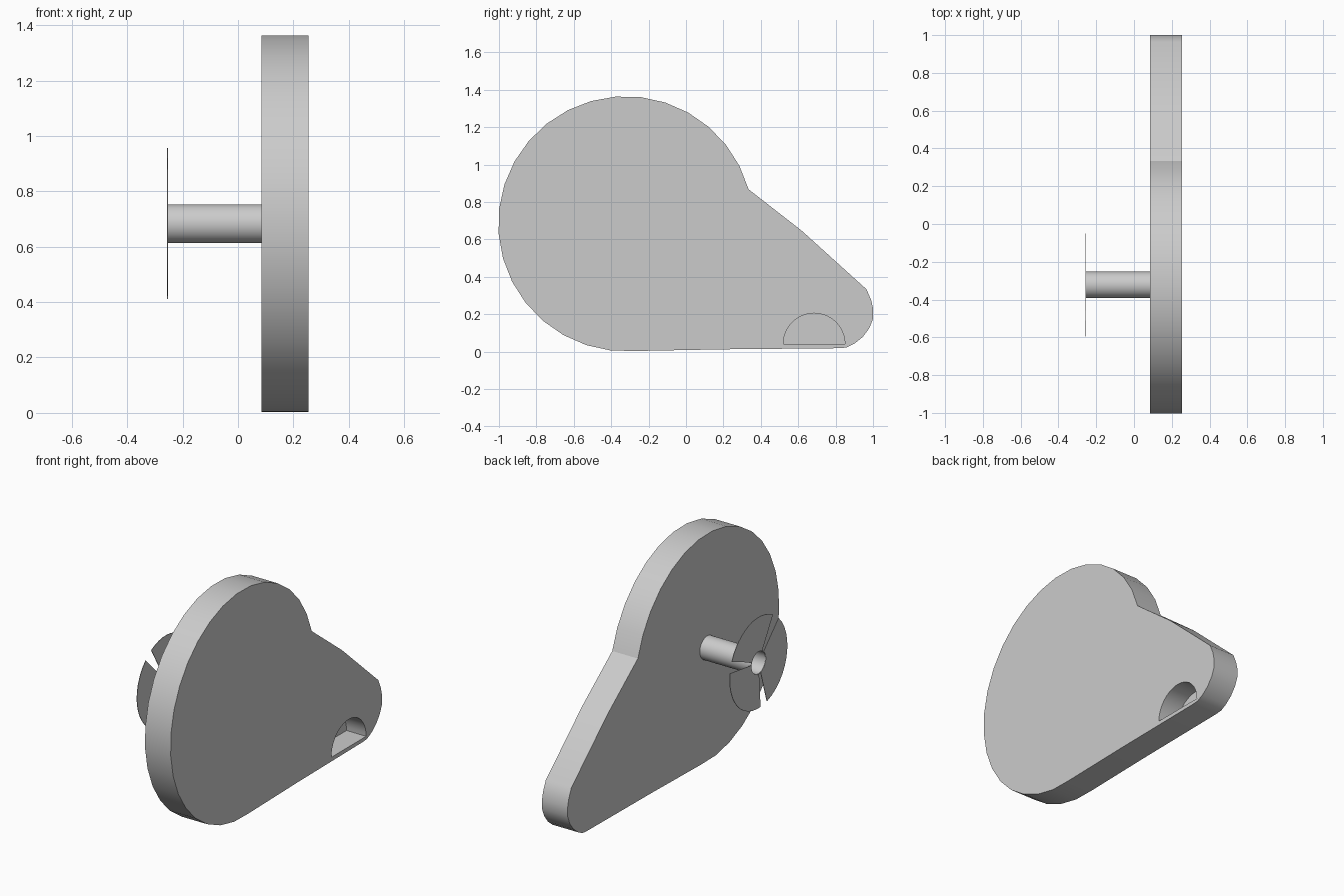
import bpy, bmesh
from math import sin, cos, radians

default = bpy.data.objects.get("Cube")
if default:
    bpy.data.objects.remove(default, do_unlink=True)

grey = bpy.data.materials.new("plain grey")
grey.use_nodes = True
colour = (0.6, 0.6, 0.6, 1)
grey.diffuse_color = colour
grey.node_tree.nodes["Principled BSDF"].inputs["Base Color"].default_value = colour

HUB_Y, HUB_Z = -0.322, 0.683
INNER, OUTER, TIP = 0.085, 0.255, -0.255


def arc(cy, cz, r, start, end, steps):
    """Points of an arc in the side plane, angles in degrees."""
    angles = [radians(start + (end - start) * i / steps) for i in range(steps + 1)]
    return [(cy + r * cos(a), cz + r * sin(a)) for a in angles]


def slab(name, outline, x0, x1):
    """Extrude a side outline from x0 to x1."""
    bm = bmesh.new()
    face = bm.faces.new([bm.verts.new((x0, y, z)) for y, z in outline])
    grown = bmesh.ops.extrude_face_region(bm, geom=[face])["geom"]
    verts = [v for v in grown if isinstance(v, bmesh.types.BMVert)]
    bmesh.ops.translate(bm, verts=verts, vec=(x1 - x0, 0, 0))
    bmesh.ops.recalc_face_normals(bm, faces=bm.faces)
    return finish(name, bm)


def finish(name, bm):
    mesh = bpy.data.meshes.new(name)
    bm.to_mesh(mesh)
    bm.free()
    mesh.materials.append(grey)
    obj = bpy.data.objects.new(name, mesh)
    bpy.context.collection.objects.link(obj)
    return obj


def smooth(obj):
    bpy.ops.object.select_all(action="DESELECT")
    obj.select_set(True)
    bpy.context.view_layer.objects.active = obj
    bpy.ops.object.shade_smooth_by_angle(angle=radians(30))


# Teardrop plate: large round end tapering to a small rounded tip
outline = arc(HUB_Y, HUB_Z, 0.682, 15.7, 274.5, 23)
outline += [(0.2, 0.012), (0.82, 0.018), (0.86, 0.022), (0.9, 0.042), (0.945, 0.078),
            (0.98, 0.125), (1.0, 0.175), (1.0, 0.23), (0.99, 0.275), (0.965, 0.333),
            (0.62, 0.645)]
plate = slab("plate", outline, INNER, OUTER)

# Half-round pocket in the outer face
cutter = slab("pocket_cutter", arc(0.685, 0.04, 0.165, 0, 180, 20), OUTER - 0.13, OUTER + 0.1)
cutter.hide_render = True
cut = plate.modifiers.new("pocket", "BOOLEAN")
cut.operation = "DIFFERENCE"
cut.solver = "EXACT"
cut.object = cutter
bpy.context.view_layer.objects.active = plate
bpy.ops.object.modifier_apply(modifier="pocket")
bpy.data.objects.remove(cutter, do_unlink=True)
smooth(plate)

# Hollow axle, open at its free end
bm = bmesh.new()
rings = []
for radius, x in ((0.07, INNER), (0.07, TIP), (0.066, TIP), (0.066, INNER)):
    points = arc(HUB_Y, HUB_Z, radius, 0, 360, 32)[:-1]
    rings.append([bm.verts.new((x, y, z)) for y, z in points])
for a, b in zip(rings, rings[1:]):
    for i in range(32):
        j = (i + 1) % 32
        bm.faces.new((a[i], a[j], b[j], b[i]))
bmesh.ops.recalc_face_normals(bm, faces=bm.faces)
smooth(finish("axle", bm))

# Three thin flat blades separated by narrow wedge gaps
for n, (start, end) in enumerate(((22, 120), (134, 253), (266, 368)), 1):
    shape = arc(HUB_Y, HUB_Z, 0.273, start, end, 12)
    shape += arc(HUB_Y, HUB_Z, 0.069, end, start, 10)
    smooth(slab(f"blade_{n}", shape, TIP - 0.001, TIP + 0.002))
